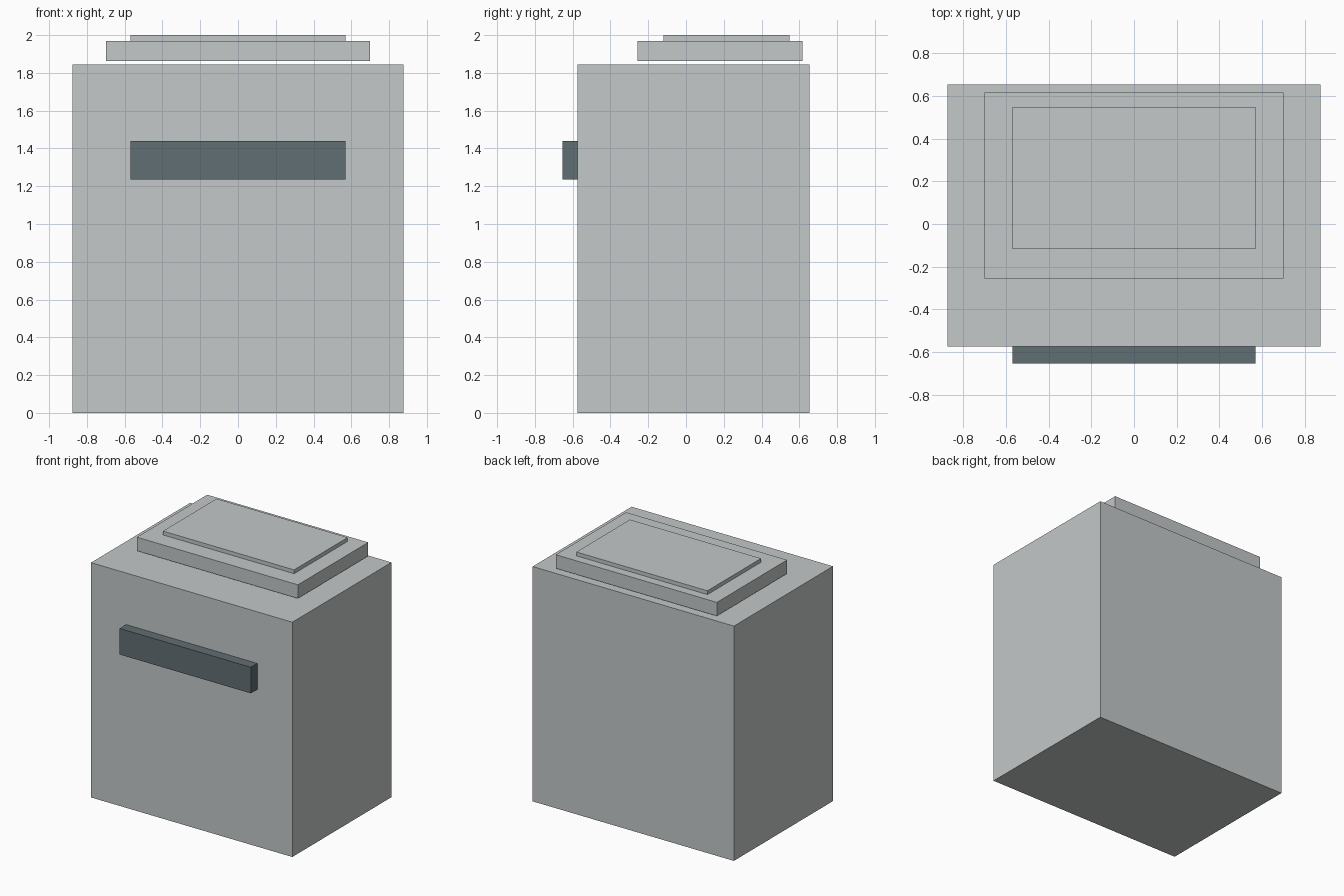
import bpy

cube = bpy.data.objects.get("Cube")
if cube:
    bpy.data.objects.remove(cube, do_unlink=True)


def linear(c):
    c /= 255
    return c / 12.92 if c <= 0.04045 else ((c + 0.055) / 1.055) ** 2.4


def make_material(name, r, g, b):
    colour = (linear(r), linear(g), linear(b), 1)
    mat = bpy.data.materials.new(name)
    mat.use_nodes = True
    mat.diffuse_color = colour
    mat.node_tree.nodes["Principled BSDF"].inputs["Base Color"].default_value = colour
    return mat


def box(name, mat, half_width, y, z):
    """Box symmetric in x, spanning the given y and z ranges."""
    bpy.ops.mesh.primitive_cube_add(size=1, location=(0, sum(y) / 2, sum(z) / 2))
    obj = bpy.context.object
    obj.name = name
    obj.scale = (2 * half_width, y[1] - y[0], z[1] - z[0])
    bpy.ops.object.transform_apply(location=False, rotation=False, scale=True)
    obj.data.materials.append(mat)
    return obj


light_grey = make_material("light grey", 196, 200, 200)
slate = make_material("dark slate", 97, 110, 115)

# Cabinet body
box("body", light_grey, 0.875, (-0.575, 0.655), (0, 1.845))

# Stepped lid, hovering just above the body
box("lid", light_grey, 0.70, (-0.256, 0.617), (1.863, 1.97))
box("lid_panel", light_grey, 0.57, (-0.118, 0.548), (1.97, 2.0))

# Handle bar on the front
box("front_handle", slate, 0.57, (-0.655, -0.575), (1.235, 1.44))
